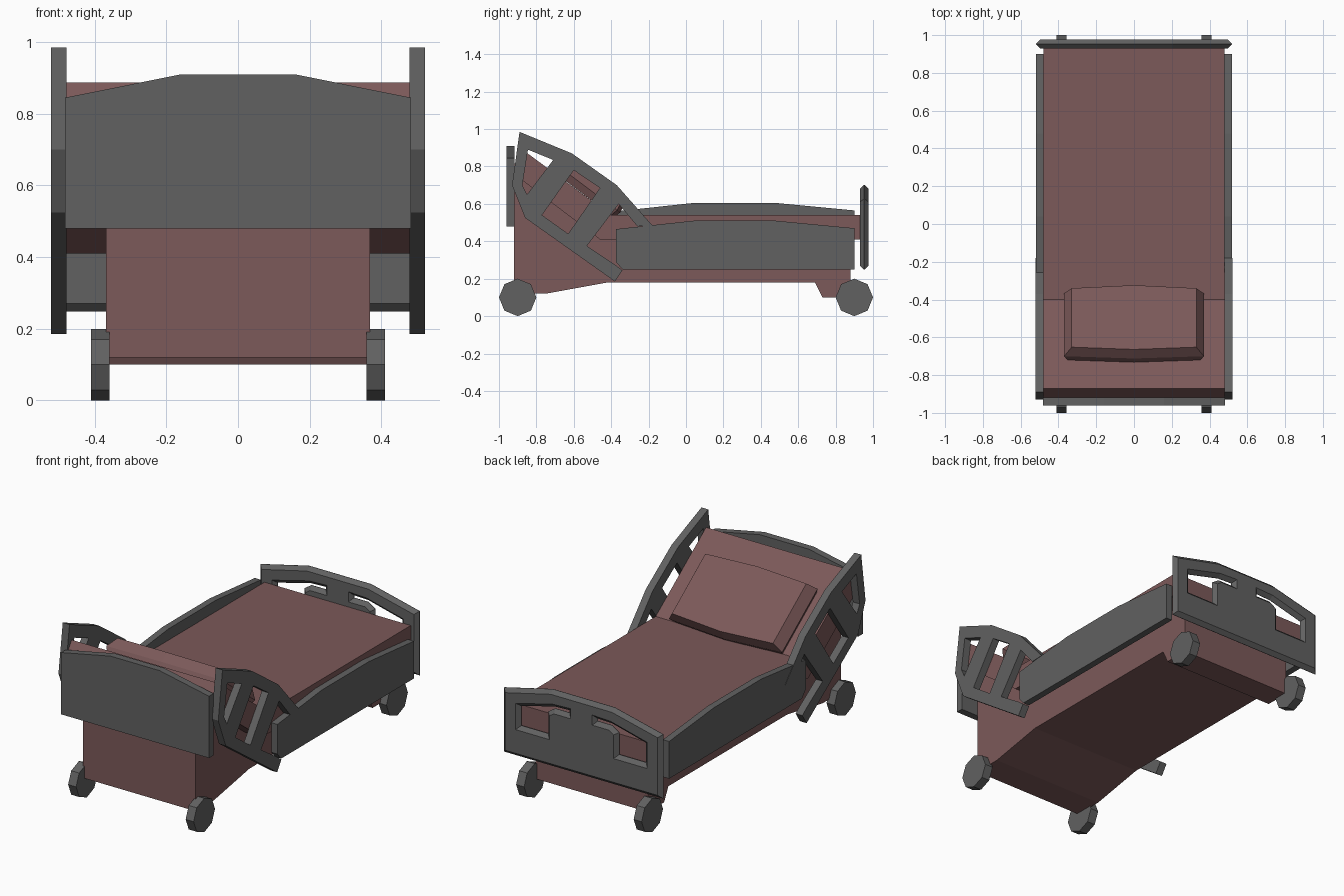
import bpy, bmesh, math
from mathutils import Matrix, Vector

if "Cube" in bpy.data.objects:
    bpy.data.objects.remove(bpy.data.objects["Cube"])


def material(name, rgb):
    m = bpy.data.materials.new(name)
    m.diffuse_color = (*rgb, 1)
    m.use_nodes = True
    m.node_tree.nodes["Principled BSDF"].inputs["Base Color"].default_value = m.diffuse_color
    return m


GREY = material("dark grey plastic", (0.12, 0.12, 0.12))
RED = material("dull red fabric", (0.20, 0.10, 0.10))

# Local axes of a flat outline -> world axes
SIDE = Matrix(((0, 0, 1, 0), (1, 0, 0, 0), (0, 1, 0, 0), (0, 0, 0, 1)))    # outline is y,z
FRONT = Matrix(((1, 0, 0, 0), (0, 0, -1, 0), (0, 1, 0, 0), (0, 0, 0, 1)))  # outline is x,z


def add_mesh(name, me, mat):
    bm = bmesh.new()
    bm.from_mesh(me)
    bmesh.ops.remove_doubles(bm, verts=bm.verts, dist=0.0001)
    bmesh.ops.recalc_face_normals(bm, faces=bm.faces)
    for f in bm.faces:
        f.smooth = False
        f.material_index = 0
    bm.to_mesh(me)
    bm.free()
    me.materials.clear()
    me.materials.append(mat)
    ob = bpy.data.objects.new(name, me)
    bpy.context.collection.objects.link(ob)
    return ob


def plate(name, loops, lo, hi, axes, mat, bevel=0.0):
    """Flat outline (first loop) with holes (other loops), thick from lo to hi."""
    cu = bpy.data.curves.new(name + "_outline", 'CURVE')
    cu.dimensions, cu.fill_mode = '2D', 'BOTH'
    cu.extrude = (hi - lo) / 2 - bevel
    cu.bevel_depth, cu.bevel_resolution = bevel, 0
    for pts in loops:
        sp = cu.splines.new('POLY')
        sp.points.add(len(pts) - 1)
        for p, q in zip(sp.points, pts):
            p.co = (q[0], q[1], 0, 1)
        sp.use_cyclic_u = True
    tmp = bpy.data.objects.new(name + "_tmp", cu)
    bpy.context.collection.objects.link(tmp)
    dg = bpy.context.evaluated_depsgraph_get()
    me = bpy.data.meshes.new_from_object(tmp.evaluated_get(dg))
    bpy.data.objects.remove(tmp)
    bpy.data.curves.remove(cu)
    mid = (lo + hi) / 2
    shift = Vector((mid, 0, 0)) if axes is SIDE else Vector((0, mid, 0))
    me.transform(Matrix.Translation(shift) @ axes)
    me.name = name
    return add_mesh(name, me, mat)


def mirrored(half):
    """Close an x,z outline given for x > 0, bottom to top."""
    return half + [(-x, z) for x, z in reversed(half)]


# Base housing
plate("base", [[(-0.92, 0.12), (-0.75, 0.12), (-0.42, 0.18), (0.69, 0.18), (0.73, 0.10),
                (0.88, 0.10), (0.88, 0.42), (-0.45, 0.42), (-0.92, 0.77)]],
      -0.368, 0.368, SIDE, RED)

# Mattress with raised head section
plate("mattress", [[(0.93, 0.41), (0.93, 0.54), (-0.40, 0.54), (-0.87, 0.887),
                    (-0.92, 0.81), (-0.92, 0.76), (-0.46, 0.41)]],
      -0.478, 0.478, SIDE, RED)

# Pillow: three rings lying on the raised section
along, normal = Vector((0, -0.8, 0.6)), Vector((0, 0.6, 0.8))
bm = bmesh.new()
rings = []
for half, s0, s1, t in ((0.35, 0.0, 0.40, 0.0), (0.37, -0.01, 0.405, 0.04), (0.33, 0.0, 0.39, 0.10)):
    corners = [(-half, s0), (0, s0 - 0.02), (half, s0), (half, s1), (0, s1 + 0.015), (-half, s1)]
    rings.append([bm.verts.new(Vector((x, -0.40, 0.54)) + along * s + normal * t) for x, s in corners])
for a, b in zip(rings, rings[1:]):
    for i in range(6):
        j = (i + 1) % 6
        bm.faces.new((a[i], a[j], b[j], b[i]))
for r in (rings[0], rings[2]):
    bm.faces.new((r[0], r[1], r[4], r[5]))
    bm.faces.new((r[1], r[2], r[3], r[4]))
me = bpy.data.meshes.new("pillow")
bm.to_mesh(me)
bm.free()
add_mesh("pillow", me, RED)

# Headboard
plate("headboard", [mirrored([(0.483, 0.48), (0.483, 0.845), (0.16, 0.91)])],
      -0.96, -0.918, FRONT, GREY)

# Footboard: bevelled frame with two openings, stepped centre panel and post
opening = [(0.07, 0.57), (0.18, 0.57), (0.21, 0.55), (0.21, 0.41), (0.43, 0.41),
           (0.43, 0.565), (0.19, 0.625), (0.07, 0.63)]
plate("footboard", [mirrored([(0.498, 0.27), (0.498, 0.61), (0.20, 0.68)]),
                    opening, [(-x, z) for x, z in opening]],
      0.93, 0.976, FRONT, GREY, bevel=0.022)

# Side rails: barred head rail on both sides, long rail raised on the left
head_rail = [(-0.89, 0.985), (-0.61, 0.87), (-0.37, 0.70), (-0.18, 0.485), (-0.26, 0.48),
             (-0.36, 0.60), (-0.53, 0.375), (-0.38, 0.275), (-0.34, 0.245), (-0.38, 0.185),
             (-0.86, 0.525), (-0.93, 0.70)]
gap_top = [(-0.845, 0.89), (-0.71, 0.835), (-0.85, 0.65), (-0.875, 0.70)]
gap_mid = [(-0.60, 0.78), (-0.46, 0.685), (-0.63, 0.44), (-0.77, 0.54)]
long_rail = [(-0.375, 0.465), (0.04, 0.51), (0.48, 0.51), (0.90, 0.47), (0.90, 0.25),
             (-0.34, 0.25), (-0.375, 0.29)]
for side, sx, lift in (("right", 1, 0.0), ("left", -1, 0.095)):
    lo, hi = sorted((sx * 0.478, sx * 0.522))
    plate(side + "_head_rail", [head_rail, gap_top, gap_mid], lo, hi, SIDE, GREY)
    plate(side + "_long_rail", [[(y, z + lift) for y, z in long_rail]],
          lo + 0.002, hi - 0.002, SIDE, GREY)

# Wheels
disc = [(0.1 * math.cos(i * math.pi / 4), 0.1 * math.sin(i * math.pi / 4)) for i in range(8)]
for sx, side in ((1, "right"), (-1, "left")):
    for sy, end in ((-1, "head"), (1, "foot")):
        lo, hi = sorted((sx * 0.358, sx * 0.41))
        plate(f"{end}_{side}_wheel", [[(sy * 0.9 + y, 0.1 + z) for y, z in disc]], lo, hi, SIDE, GREY)
